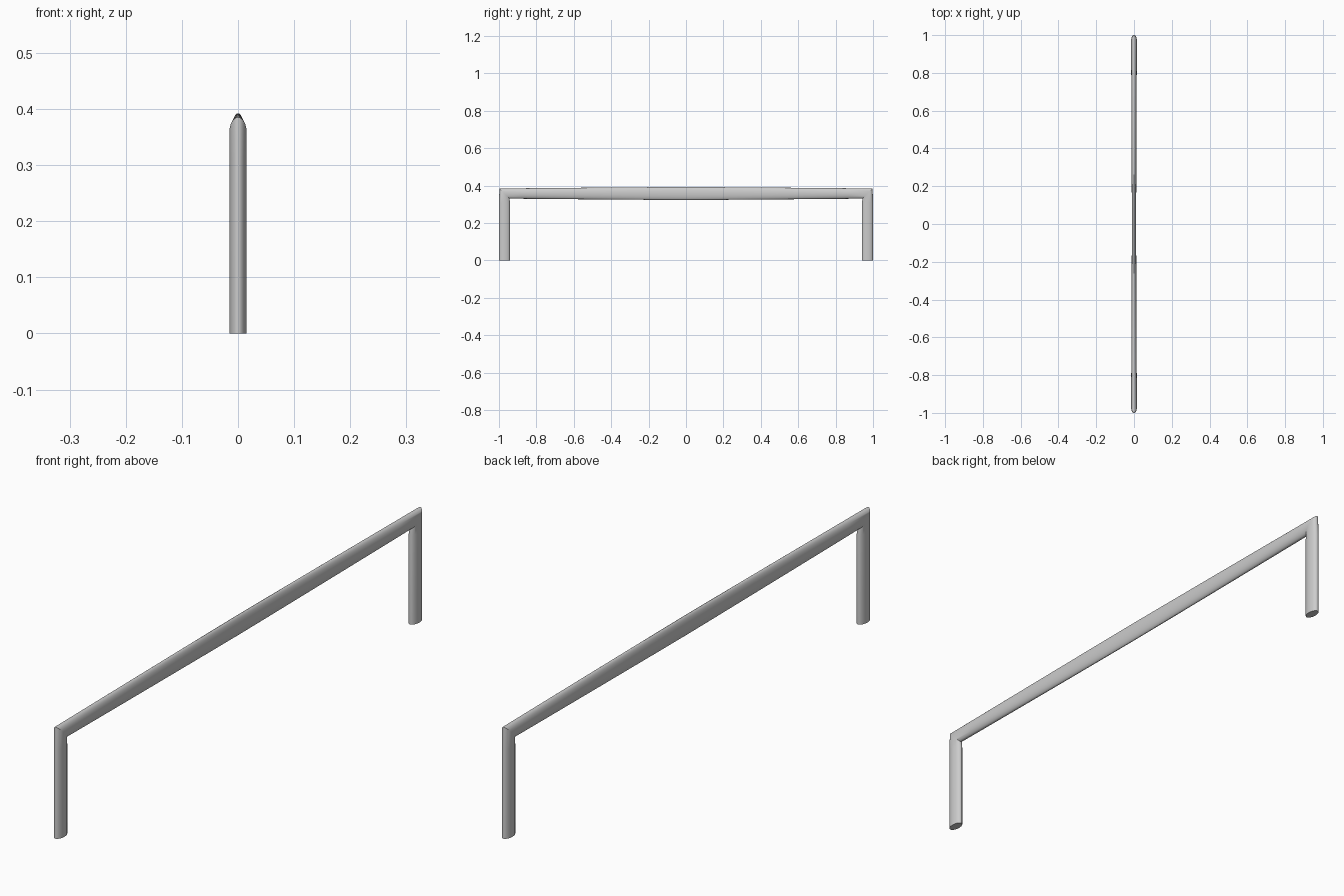
import bpy, bmesh, math

if "Cube" in bpy.data.objects:
    bpy.data.objects.remove(bpy.data.objects["Cube"])

SIDES = 32
LEG_Y, BAR_Z = 0.9705, 0.358

bm = bmesh.new()


def ring(y, z, half_x, half_depth, slope_y, slope_z):
    """Oval section; slopes give the in-plane direction of its long axis."""
    verts = []
    for i in range(SIDES):
        a = 2 * math.pi * i / SIDES
        d = half_depth * math.cos(a)
        verts.append(bm.verts.new((half_x * math.sin(a), y + d * slope_y, z + d * slope_z)))
    return verts


def leg(side):
    """Foot ring, upper ring and the slightly pinched mitre ring."""
    return [ring(side * LEG_Y, 0, 0.0155, 0.0295, side, 0),
            ring(side * LEG_Y, 0.31, 0.0155, 0.0295, side, 0),
            ring(side * LEG_Y, BAR_Z, 0.0155, 0.027, side, 1)]


# Crossbar swells in height and thins in width towards the middle
bar = []
for i in range(-9, 10):
    t = i / 10
    k = 1 - abs(t) ** 1.3
    bar.append(ring(t * LEG_Y, BAR_Z, 0.0155 - 0.004 * k, 0.027 + 0.0075 * k, 0, 1))

# One continuous tube from foot to foot
rings = leg(-1) + bar + leg(1)[::-1]
for a, b in zip(rings, rings[1:]):
    for i in range(SIDES):
        j = (i + 1) % SIDES
        bm.faces.new((a[i], a[j], b[j], b[i]))
bm.faces.new(rings[0])
bm.faces.new(rings[-1])
bmesh.ops.recalc_face_normals(bm, faces=bm.faces)

mesh = bpy.data.meshes.new("pull_handle")
bm.to_mesh(mesh)
bm.free()
handle = bpy.data.objects.new("pull_handle", mesh)
bpy.context.collection.objects.link(handle)
bpy.context.view_layer.objects.active = handle
handle.select_set(True)
bpy.ops.object.shade_smooth_by_angle(angle=math.radians(30))
